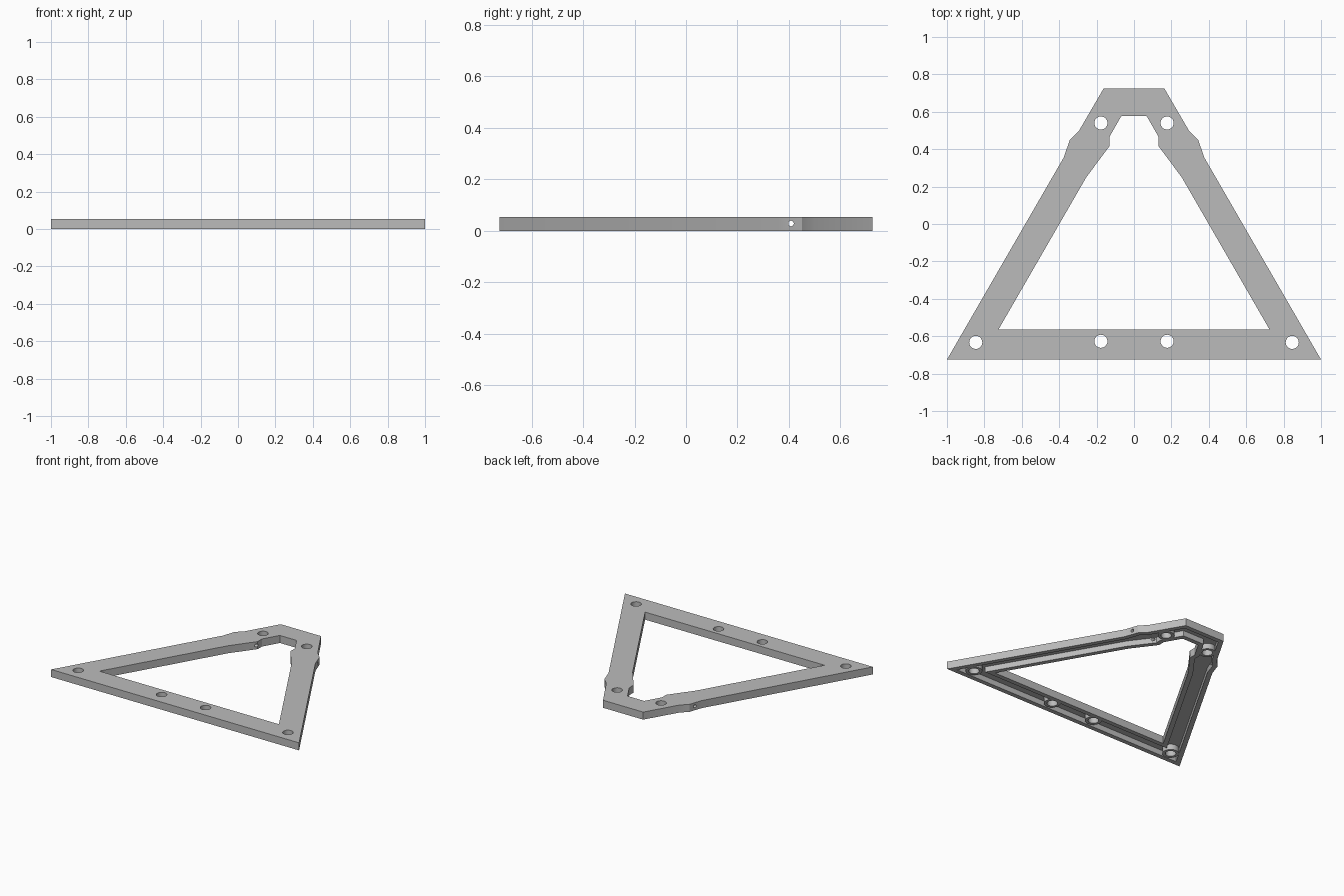
import bpy, bmesh
from mathutils import Vector, Matrix
from math import pi

cube = bpy.data.objects.get("Cube")
if cube:
    bpy.data.objects.remove(cube)

HEIGHT = 0.055
RIM = 0.033          # wall thickness beside the underside channel
CHANNEL_TOP = 0.04

grey = bpy.data.materials.new("light grey")
grey.use_nodes = True
colour = (0.5, 0.5, 0.5, 1)
grey.diffuse_color = colour
grey.node_tree.nodes["Principled BSDF"].inputs["Base Color"].default_value = colour


def mirrored(half):
    """Close a right-hand profile into a counter-clockwise loop."""
    left = [Vector((-x, y)) for x, y in half]
    return left + [Vector(p) for p in reversed(half)]


def offset(loop, d):
    """Move every edge inward by d with mitred corners."""
    out = []
    for i, p in enumerate(loop):
        a = (p - loop[i - 1]).normalized()
        b = (loop[(i + 1) % len(loop)] - p).normalized()
        na, nb = Vector((-a.y, a.x)), Vector((-b.y, b.x))
        out.append(p + (na + nb) * d / (1 + na.dot(nb)))
    return out


def make_object(name, bm):
    bmesh.ops.recalc_face_normals(bm, faces=bm.faces)
    mesh = bpy.data.meshes.new(name)
    bm.to_mesh(mesh)
    bm.free()
    mesh.materials.append(grey)
    ob = bpy.data.objects.new(name, mesh)
    bpy.context.collection.objects.link(ob)
    return ob


def ring(name, outer, inner, z0, z1):
    bm = bmesh.new()
    rows = [[bm.verts.new((p.x, p.y, z)) for p in loop]
            for loop, z in ((outer, z0), (outer, z1), (inner, z1), (inner, z0))]
    n = len(outer)
    for k in range(4):
        a, b = rows[k], rows[(k + 1) % 4]
        for i in range(n):
            j = (i + 1) % n
            bm.faces.new((a[i], a[j], b[j], b[i]))
    return make_object(name, bm)


def cylinders(name, centres, radius, depth, sides=32, turn=Matrix()):
    bm = bmesh.new()
    for c in centres:
        bmesh.ops.create_cone(bm, cap_ends=True, segments=sides, radius1=radius,
                              radius2=radius, depth=depth,
                              matrix=Matrix.Translation(c) @ turn)
    return make_object(name, bm)


def cut(target, cutter):
    """Subtract the cutter and discard it."""
    cutter.hide_render = True
    mod = target.modifiers.new("cut", "BOOLEAN")
    mod.operation, mod.solver, mod.object = "DIFFERENCE", "EXACT", cutter
    bpy.context.view_layer.objects.active = target
    bpy.ops.object.modifier_apply(modifier=mod.name)
    bpy.data.objects.remove(cutter)


# Triangular frame with a blunt tip and stepped shoulders
outer = mirrored([(0.162, 0.725), (0.295, 0.497), (0.343, 0.45), (0.376, 0.355), (1, -0.725)])
inner = mirrored([(0.067, 0.578), (0.132, 0.465), (0.132, 0.415), (0.255, 0.25), (0.724, -0.563)])
frame = ring("triangular_frame", outer, inner, 0, HEIGHT)

# Underside channel, interrupted by round bosses at the screw holes
holes = [Vector((s * x, y, 0.02)) for s in (-1, 1)
         for x, y in ((0.177, 0.54), (0.177, -0.627), (0.846, -0.633))]
channel = ring("channel_cutter", offset(outer, RIM), offset(inner, -RIM), -0.02, CHANNEL_TOP)
cut(channel, cylinders("boss_cutter", holes, 0.055, 0.2))
cut(frame, channel)

# Vertical screw holes
cut(frame, cylinders("screw_hole_cutter", holes, 0.035, 0.3))

# Small cross hole through both shoulders
cut(frame, cylinders("cross_hole_cutter", [Vector((0, 0.408, 0.029))], 0.011, 1.5,
                     16, Matrix.Rotation(pi / 2, 4, "Y")))

# Smooth hole walls, crisp edges elsewhere
for ob in bpy.context.selected_objects:
    ob.select_set(False)
frame.select_set(True)
bpy.context.view_layer.objects.active = frame
bpy.ops.object.shade_smooth_by_angle(angle=0.35)
